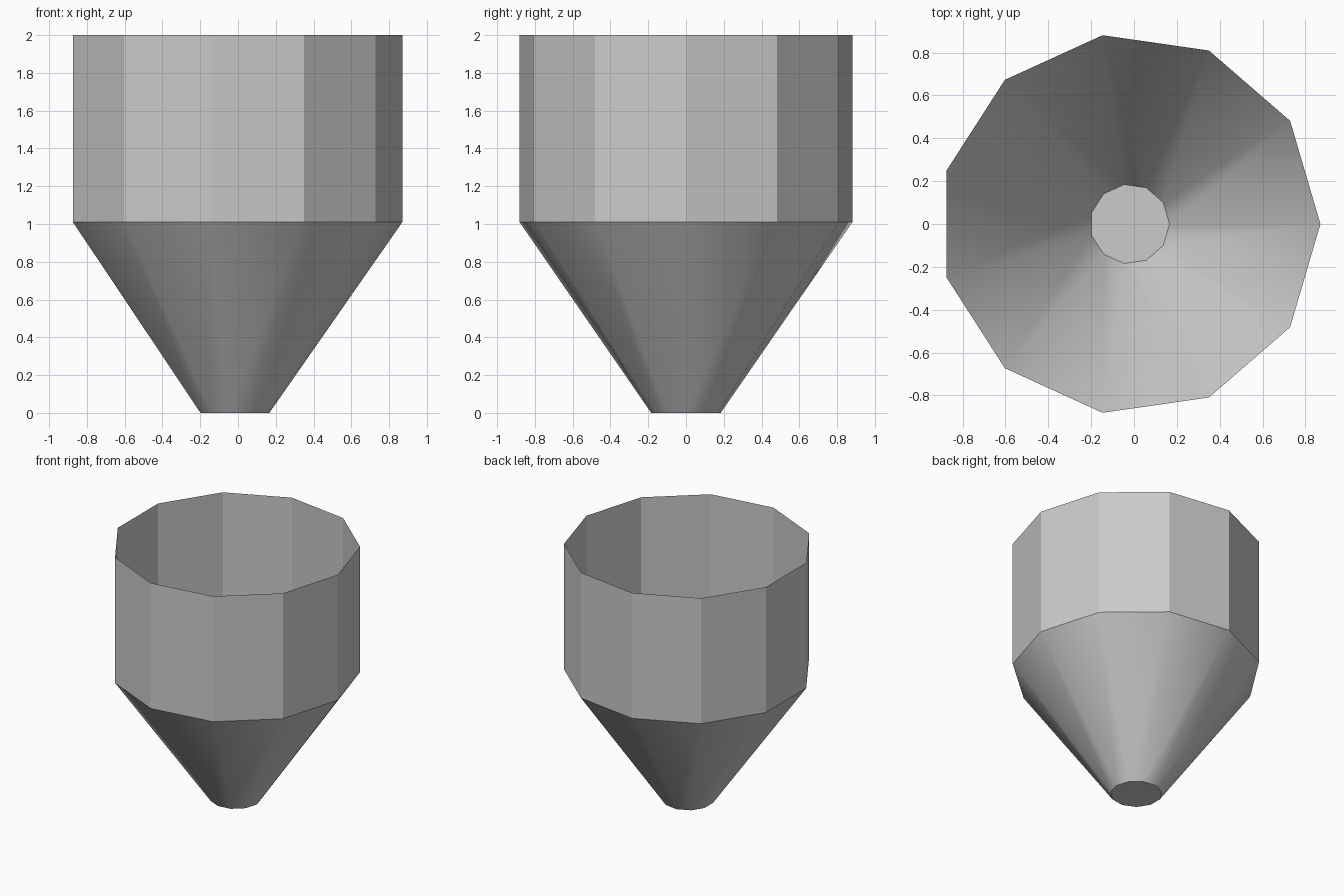
import bpy
import bmesh
from math import cos, sin, tau

SIDES = 11
CENTRE_X = -0.02

cube = bpy.data.objects.get("Cube")
if cube:
    bpy.data.objects.remove(cube, do_unlink=True)

# Single grey material
grey = bpy.data.materials.new("light_grey")
grey.use_nodes = True
grey.diffuse_color = (0.6, 0.6, 0.6, 1)
grey.node_tree.nodes["Principled BSDF"].inputs["Base Color"].default_value = grey.diffuse_color


def shell(name, r_low, z_low, r_high, z_high, smooth=False, floor=False):
    """Thin open wall between two rings, with an optional floor."""
    bm = bmesh.new()

    def ring(r, z):
        return [bm.verts.new((CENTRE_X + r * cos(tau * i / SIDES),
                              r * sin(tau * i / SIDES), z)) for i in range(SIDES)]

    low, high = ring(r_low, z_low), ring(r_high, z_high)
    for i in range(SIDES):
        j = (i + 1) % SIDES
        bm.faces.new((low[i], low[j], high[j], high[i])).smooth = smooth
    if floor:
        bm.faces.new(low[::-1])
    mesh = bpy.data.meshes.new(name)
    bm.to_mesh(mesh)
    bm.free()
    mesh.materials.append(grey)
    obj = bpy.data.objects.new(name, mesh)
    bpy.context.collection.objects.link(obj)
    return obj


# Faceted upper wall, open at the top
shell("upper_wall", 0.89, 1.01, 0.89, 2)

# Smooth funnel closed by a small flat floor
shell("lower_funnel", 0.186, 0, 0.89, 1.01, smooth=True, floor=True)
